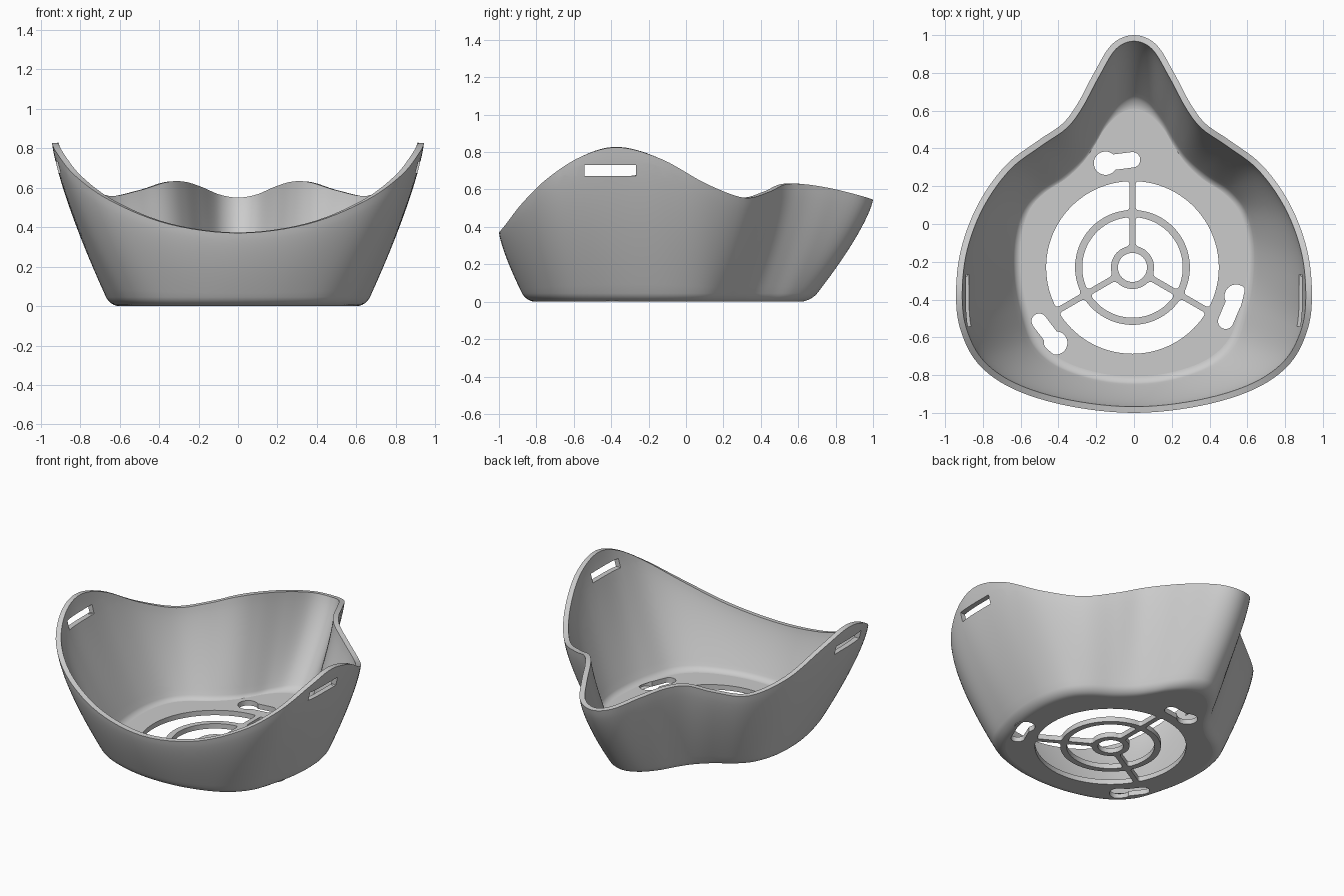
import bpy
import bmesh
from math import sin, cos, asin, pi, radians
from mathutils import Vector

if "Cube" in bpy.data.objects:
    bpy.data.objects.remove(bpy.data.objects["Cube"], do_unlink=True)

THICK = 0.033
FILLET = 0.045
LEVELS = 16
CENTRE = Vector((-0.008, -0.23))

# Half outline from back tip to front: rim x, rim y, rim z, base x, base y
HALF = [
    (0, 1, .545, 0, .65),
    (.118, .95, .562, .09, .615),
    (.217, .79, .603, .17, .53),
    (.30, .635, .628, .23, .43),
    (.38, .53, .626, .29, .345),
    (.51, .44, .585, .38, .26),
    (.68, .31, .556, .50, .18),
    (.825, .106, .632, .585, .08),
    (.915, -.13, .762, .63, -.08),
    (.942, -.36, .825, .63, -.27),
    (.92, -.556, .778, .595, -.45),
    (.825, -.74, .66, .53, -.63),
    (.64, -.873, .53, .40, -.75),
    (.35, -.963, .415, .2, -.82),
    (0, -1, .37, 0, -.84),
]


def closed_spline(rows, steps):
    """Smooth closed curve through rows of numbers."""
    out, n = [], len(rows)
    for i in range(n):
        near = [rows[(i + k) % n] for k in (-1, 0, 1, 2)]
        for s in range(steps):
            t = s / steps
            out.append([b + (c - a) * t / 2
                        + (2 * a - 5 * b + 4 * c - d) * t * t / 2
                        + (3 * b - a - 3 * c + d) * t ** 3 / 2
                        for a, b, c, d in zip(*near)])
    return out


def wall_point(row, z, inset):
    """Point on the flaring wall of one column at height z."""
    rx, ry, rz, bx, by = row
    flare = 1 - max(0, 1 - z / rz) ** 1.3
    scale = 1.02 - inset / 0.65
    bx, by = bx * scale, (by + .15) * scale - .15
    return Vector((bx + (rx - bx) * flare, by + (ry - by) * flare, z))


bm = bmesh.new()


def skin(low, high):
    """Quads between two closed rings of vertices."""
    n = len(low)
    for j in range(n):
        k = (j + 1) % n
        bm.faces.new((low[j], high[j], high[k], low[k]))


# Outer wall: rounded base corner, then flaring side up to the wavy rim
mirrored = [(-rx, ry, rz, -bx, by) for rx, ry, rz, bx, by in HALF[-2:0:-1]]
columns = closed_spline(HALF + mirrored, 6)
count = len(columns)
grid = []
for i in range(7):
    a = i / 6 * pi / 2
    grid.append([wall_point(c, FILLET * (1 - cos(a)), FILLET * (1 - sin(a)))
                 for c in columns])
for i in range(1, LEVELS + 1):
    grid.append([wall_point(c, FILLET + (c[2] - FILLET) * i / LEVELS, 0) for c in columns])

# Inner wall: outer wall moved inwards by the thickness, with a flatter rim
inner_grid = [[p + Vector((0, 0, THICK)) for p in grid[0]]]
for i in range(1, len(grid)):
    above, below = grid[min(i + 1, len(grid) - 1)], grid[i - 1]
    row = []
    for j in range(count):
        across = grid[i][(j + 1) % count] - grid[i][j - 1]
        offset = across.cross(above[j] - below[j]).normalized() * THICK
        if i == len(grid) - 1:
            offset.z *= 0.5
        row.append(grid[i][j] + offset)
    inner_grid.append(row)

outer, inner = [[[bm.verts.new(p) for p in row] for row in g] for g in (grid, inner_grid)]
for rings in (outer, inner):
    for low, high in zip(rings, rings[1:]):
        skin(low, high)
skin(outer[-1], inner[-1])

# Strap slots: cut the side walls along the slot edges and open them
Y0, Y1, Z0, Z1 = -.543, -.268, .673, .731
for co, normal in (((0, Y0, 0), (0, 1, 0)), ((0, Y1, 0), (0, 1, 0)),
                   ((0, 0, Z0), (0, 0, 1)), ((0, 0, Z1), (0, 0, 1))):
    faces = [f for f in bm.faces
             if abs(f.calc_center_median().x) > .7 and f.calc_center_median().z > .5]
    edges = {e for f in faces for e in f.edges}
    verts = {v for f in faces for v in f.verts}
    bmesh.ops.bisect_plane(bm, geom=faces + list(edges) + list(verts),
                           dist=1e-5, plane_co=co, plane_no=normal)
doomed = []
for f in bm.faces:
    c = f.calc_center_median()
    if abs(c.x) > .7 and Y0 < c.y < Y1 and Z0 < c.z < Z1:
        doomed.append(f)
bmesh.ops.delete(bm, geom=doomed, context="FACES")
for side in (-1, 1):
    rim = [e for e in bm.edges if e.is_boundary
           and e.verts[0].co.z > .5 and e.verts[0].co.x * side > 0]
    bmesh.ops.bridge_loops(bm, edges=rim)


# Floor openings: each outline becomes a short vertical wall through the floor
def floor_hole(points):
    skin(*[[bm.verts.new((p[0], p[1], z)) for p in points] for z in (0, THICK)])


def polar(r, a):
    return CENTRE + Vector((cos(a), sin(a))) * r


def arc(centre, radius, start, end, steps):
    return [centre + Vector((cos(a), sin(a))) * radius
            for a in (start + (end - start) * i / steps for i in range(steps + 1))]


def vent_window(r_in, r_out, middle, corner=0.02):
    """Ring sector between two spokes, with rounded corners."""
    def half(r):
        return pi / 3 - asin(0.016 / r)
    path = []
    for side, r, step in ((1, r_out, -corner), (-1, r_in, corner)):
        p0 = Vector((r + step, half(r + step)))
        p1 = Vector((r, half(r)))
        p2 = Vector((r, half(r) - corner / r))
        bend = [p0 * (1 - t) ** 2 + p1 * 2 * t * (1 - t) + p2 * t * t
                for t in (i / 5 for i in range(6))]
        path += [(q[0], side * q[1]) for q in bend]
        path += [(r, side * p2[1] * (1 - i / 16)) for i in range(1, 32)]
        path += [(q[0], -side * q[1]) for q in reversed(bend)]
    floor_hole([polar(r, middle + a) for r, a in path])


def keyhole(angle):
    """Round hole with a narrower slot leading away from it."""
    big, small, sweep = 0.062, 0.041, radians(14.5)
    facing = angle + sweep / 2 - pi / 2
    neck = asin(small / big)
    floor_hole(arc(polar(0.57, angle + sweep), big, facing + neck, facing + 2 * pi - neck, 28)
               + arc(polar(0.57, angle), small, facing - pi / 2, facing + pi / 2, 14))


floor_hole(arc(CENTRE, 0.077, 0, 2 * pi, 48)[:-1])
for i in range(3):
    spoke = pi / 2 + i * 2 * pi / 3
    vent_window(0.114, 0.266, spoke + pi / 3)
    vent_window(0.304, 0.457, spoke + pi / 3)
    keyhole(spoke)

# Floor: underside and top filled around the openings
for z in (0, THICK):
    border = [e for e in bm.edges if e.is_boundary
              and all(abs(v.co.z - z) < 1e-5 for v in e.verts)]
    bmesh.ops.triangle_fill(bm, use_beauty=True, edges=border, normal=(0, 0, 1))

# Smooth walls, flat floor, crisp edges
bmesh.ops.recalc_face_normals(bm, faces=bm.faces)
for f in bm.faces:
    f.smooth = abs(f.normal.z) < .999
for e in bm.edges:
    e.smooth = e.calc_face_angle(0) < radians(35)

mesh = bpy.data.meshes.new("mask_shell")
bm.to_mesh(mesh)
bm.free()
shell = bpy.data.objects.new("mask_shell", mesh)
bpy.context.collection.objects.link(shell)

grey = bpy.data.materials.new("plain_grey")
grey.use_nodes = True
colour = (0.6, 0.6, 0.6, 1)
grey.diffuse_color = colour
grey.node_tree.nodes["Principled BSDF"].inputs["Base Color"].default_value = colour
mesh.materials.append(grey)
